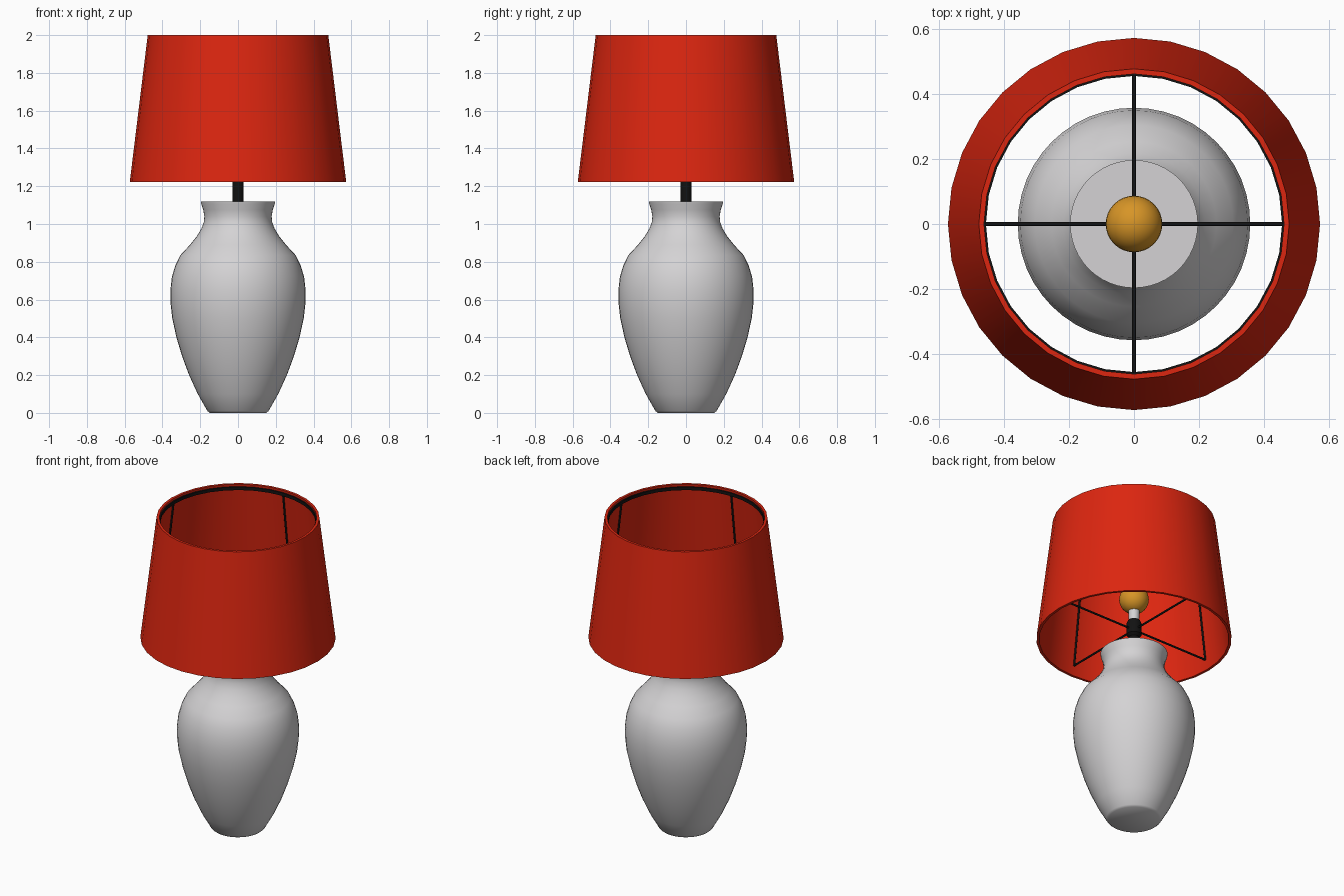
import bpy, bmesh, math
from mathutils import Vector

if "Cube" in bpy.data.objects:
    bpy.data.objects.remove(bpy.data.objects["Cube"])


def material(name, rgb):
    m = bpy.data.materials.new(name)
    m.diffuse_color = (*rgb, 1)
    m.use_nodes = True
    m.node_tree.nodes["Principled BSDF"].inputs["Base Color"].default_value = m.diffuse_color
    return m


RED = material("red fabric", (0.72, 0.019, 0.005))
GREY = material("pale ceramic", (0.66, 0.65, 0.66))
BLACK = material("black metal", (0.006, 0.006, 0.006))
AMBER = material("amber glass", (0.68, 0.30, 0.02))


def finish(name, bm, mat, angle=40):
    bmesh.ops.remove_doubles(bm, verts=bm.verts, dist=1e-5)
    bmesh.ops.recalc_face_normals(bm, faces=bm.faces)
    me = bpy.data.meshes.new(name)
    bm.to_mesh(me)
    bm.free()
    ob = bpy.data.objects.new(name, me)
    bpy.context.collection.objects.link(ob)
    me.materials.append(mat)
    bpy.ops.object.select_all(action='DESELECT')
    ob.select_set(True)
    bpy.context.view_layer.objects.active = ob
    bpy.ops.object.shade_smooth_by_angle(angle=math.radians(angle))
    return ob


def lathe(name, profile, mat, sides=32, closed=False):
    """Spin an (r, z) profile round the z axis."""
    bm = bmesh.new()
    vs = [bm.verts.new((r, 0, z)) for r, z in profile]
    es = [bm.edges.new(p) for p in zip(vs, vs[1:])]
    if closed:
        es.append(bm.edges.new((vs[-1], vs[0])))
    bmesh.ops.spin(bm, geom=vs + es, cent=(0, 0, 0), axis=(0, 0, 1),
                   angle=math.tau, steps=sides, use_merge=False)
    return finish(name, bm, mat)


def rod(name, a, b, radius, mat):
    a, b = Vector(a), Vector(b)
    d = b - a
    bm = bmesh.new()
    bmesh.ops.create_cone(bm, cap_ends=True, segments=8, radius1=radius,
                          radius2=radius, depth=d.length)
    rot = Vector((0, 0, 1)).rotation_difference(d).to_matrix().to_4x4()
    bmesh.ops.transform(bm, matrix=rot, verts=bm.verts)
    bmesh.ops.translate(bm, vec=(a + b) / 2, verts=bm.verts)
    return finish(name, bm, mat, 50)


# Vase-shaped base
lathe("vase_base", [
    (0, 0), (0.15, 0), (0.162, 0.01), (0.213, 0.1), (0.259, 0.2), (0.296, 0.3),
    (0.326, 0.4), (0.348, 0.5), (0.357, 0.58), (0.358, 0.65), (0.35, 0.72),
    (0.332, 0.78), (0.305, 0.835), (0.254, 0.89), (0.218, 0.935), (0.194, 0.975),
    (0.181, 1.01), (0.178, 1.04), (0.184, 1.075), (0.194, 1.105), (0.197, 1.12),
    (0, 1.12)], GREY, 48)

# Stem, socket and bulb
lathe("stem_and_socket", [(0, 1.115), (0.029, 1.115), (0.029, 1.235),
                          (0.044, 1.25), (0.044, 1.325), (0.036, 1.345), (0, 1.345)], BLACK, 24)
lathe("bulb_neck", [(0, 1.34), (0.03, 1.34), (0.034, 1.425), (0, 1.425)], GREY, 24)
lathe("bulb", [(0.087 * math.sin(math.pi * i / 16), 1.49 - 0.087 * math.cos(math.pi * i / 16))
               for i in range(17)], AMBER)

# Thick tapered shade, open at both ends
lathe("lamp_shade", [(0.573, 1.222), (0.478, 2.0), (0.462, 2.0), (0.557, 1.222)],
      RED, 32, closed=True)

# Wire frame: top ring, four arms and four uprights inside the shade
lathe("frame_ring", [(0.466, 1.965), (0.466, 1.985), (0.456, 1.985), (0.456, 1.965)],
      BLACK, 32, closed=True)
for i, side in enumerate(("right", "back", "left", "front")):
    c, s = round(math.cos(i * math.pi / 2)), round(math.sin(i * math.pi / 2))
    foot = (0.546 * c, 0.546 * s, 1.285)
    rod(f"frame_arm_{side}", (0, 0, 1.285), foot, 0.006, BLACK)
    rod(f"frame_upright_{side}", foot, (0.461 * c, 0.461 * s, 1.975), 0.006, BLACK)
